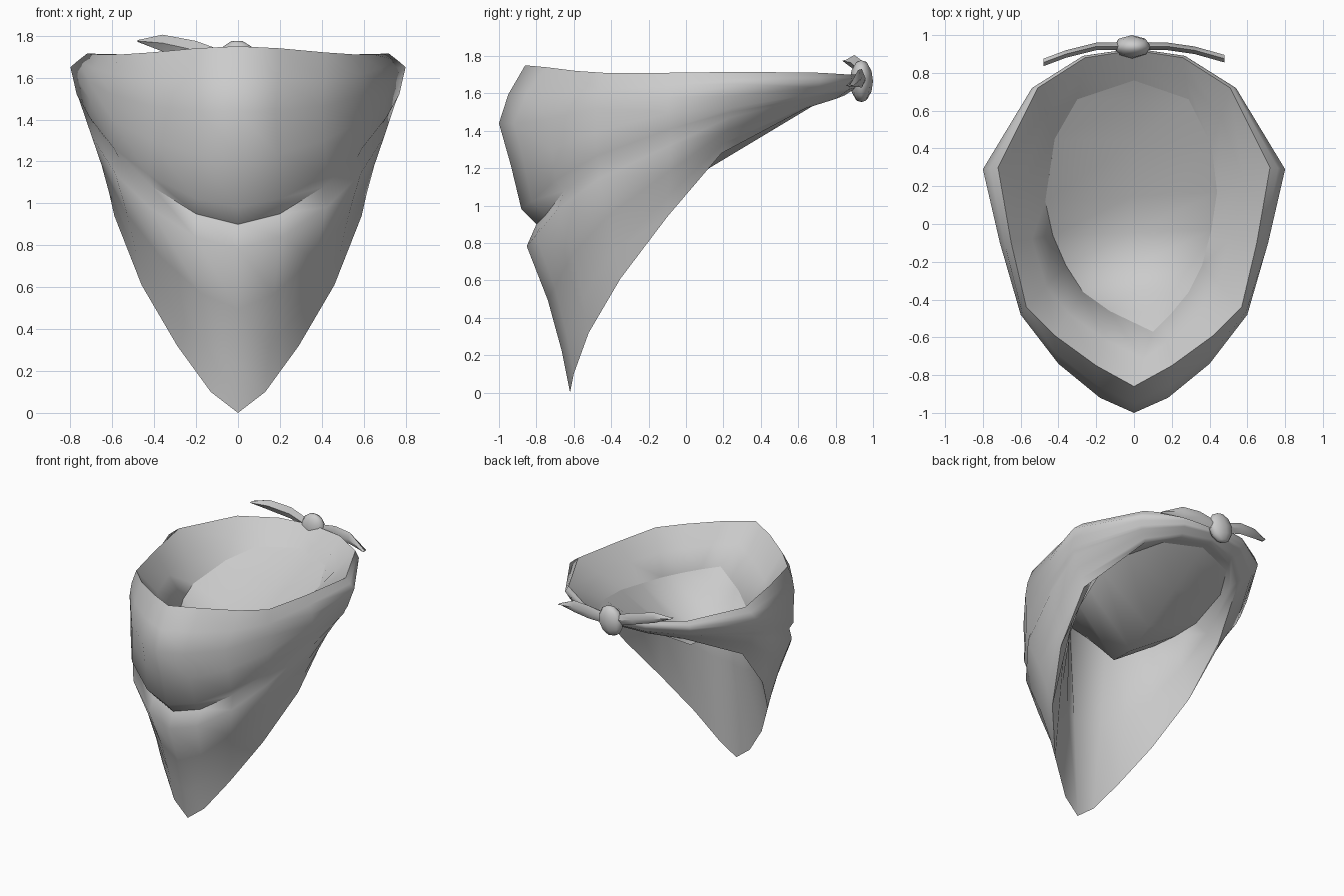
import bpy, bmesh, math
from mathutils import Vector as V

if "Cube" in bpy.data.objects:
    bpy.data.objects.remove(bpy.data.objects["Cube"])


def make(name, verts, faces, angle=50, fix=True):
    me = bpy.data.meshes.new(name)
    me.from_pydata([tuple(v) for v in verts], [], faces)
    if fix:
        bm = bmesh.new()
        bm.from_mesh(me)
        bmesh.ops.recalc_face_normals(bm, faces=bm.faces)
        bm.to_mesh(me)
        bm.free()
    ob = bpy.data.objects.new(name, me)
    bpy.context.collection.objects.link(ob)
    bpy.ops.object.select_all(action='DESELECT')
    ob.select_set(True)
    bpy.context.view_layer.objects.active = ob
    bpy.ops.object.shade_smooth_by_angle(angle=math.radians(angle))
    return ob


# Draped cloth: half columns from front to back: rim, bulge, fold valley, hem
columns = [
    ((0, -.86, 1.75), (0, -1.0, 1.44), (0, -.80, .90), (0, -.62, 0)),
    ((.20, -.75, 1.74), (.18, -.92, 1.44), (.20, -.75, .95), (.13, -.60, .10)),
    ((.42, -.59, 1.72), (.40, -.74, 1.46), (.41, -.65, 1.08), (.29, -.52, .32)),
    ((.57, -.44, 1.71), (.60, -.48, 1.52), (.57, -.46, 1.22), (.46, -.35, .61)),
    ((.65, -.10, 1.71), (.71, -.10, 1.58), (.69, -.08, 1.38), (.59, -.10, .94)),
    ((.72, .30, 1.715), (.80, .29, 1.65), (.76, .24, 1.50), (.62, .19, 1.28)),
    ((.51, .72, 1.71), (.54, .72, 1.66), (.51, .69, 1.59), (.43, .64, 1.52)),
    ((.26, .88, 1.70), (.27, .89, 1.67), (.26, .87, 1.62), (.23, .80, 1.57)),
    ((0, .92, 1.70), (0, .93, 1.67), (0, .91, 1.63), (0, .85, 1.59)),
]
fold = [1, 1, .8, .5, .3, .1, 0, 0, 0]     # strength of the drooping fold

# Inner edge where the cloth meets the sagging sheet, front then round +x
edge = [(.10, -.57, 1.48), (.20, -.47, 1.47), (.29, -.36, 1.46), (.36, -.22, 1.46),
        (.41, -.03, 1.47), (.44, .17, 1.49), (.41, .42, 1.52), (.29, .66, 1.56),
        (0, .76, 1.58), (-.30, .66, 1.55), (-.42, .45, 1.49), (-.47, .12, 1.42),
        (-.43, -.06, 1.38), (-.36, -.22, 1.34), (-.27, -.36, 1.34), (-.13, -.46, 1.40)]
edge = [V(p) for p in edge]


def column(i, sx, inner):
    rim, bulge, valley, hem = (V((p[0] * sx, p[1], p[2])) for p in columns[i])
    out = V((bulge.x, bulge.y, 0)).normalized() * fold[i]
    return [rim, rim.lerp(bulge, .5) + out * .02, bulge,
            bulge.lerp(valley, .42) + out * .02,
            bulge.lerp(valley, .85) + out * .05, valley,
            valley.lerp(hem, .13) + out * .075,
            valley.lerp(hem, .45) + out * .02,
            valley.lerp(hem, .75), hem,
            # lining: hem up to the inner edge, then up to the rim
            hem.lerp(inner, .5), inner, inner.lerp(rim, .5)]


ids = [(i, 1) for i in range(9)] + [(i, -1) for i in range(7, 0, -1)]
ring = [column(i, s, edge[k]) for k, (i, s) in enumerate(ids)]
rows = len(ring[0])
faces = []
for c in range(16):
    d = (c + 1) % 16
    for r in range(rows):
        q = (r + 1) % rows
        faces.append((c * rows + r, d * rows + r, d * rows + q, c * rows + q))
make("draped_cloth", [p for col in ring for p in col], faces, 60)


# Inner sheet: sags to a low point near the front, then rises to the back
def spine(y):
    if y < -.16:
        return 1.48 - (y + .57) / .41 * .45
    return 1.03 + .6 * (y + .16)


mids = []
for k in range(1, 8):
    m = (edge[k] + edge[16 - k]) / 2
    mids.append(V((m.x, m.y, spine(m.y))))
mid = [0] + [16 + k for k in range(7)] + [8]      # spine vertex indices
faces = []
for k in range(8):
    a, b = k, k + 1
    l0, l1 = (16 - a) % 16, 16 - b
    for quad in ((mid[a], a, b, mid[b]), (mid[b], l1, l0, mid[a])):
        faces.append(tuple(dict.fromkeys(quad)))   # drops doubled ends
make("inner_sheet", edge + mids, faces, 80, fix=False)


# Knot tails: flattened, bent leaf shapes
def tail(name, path, thick=.02):
    verts, faces = [], []
    for x, y, z, h in path:
        verts += [(x, y - thick, z), (x, y, z + h), (x, y + thick, z), (x, y, z - h)]
    for k in range(len(path) - 1):
        for j in range(4):
            a, b = k * 4 + j, k * 4 + (j + 1) % 4
            faces.append((a, b, b + 4, a + 4))
    make(name, verts, faces)


tail("left_tail", [(-.05, .94, 1.68, .04), (-.20, .94, 1.73, .045),
                   (-.36, .90, 1.765, .04), (-.48, .855, 1.775, .004)])
tail("right_tail", [(.05, .94, 1.67, .04), (.18, .94, 1.68, .05),
                    (.32, .92, 1.68, .045), (.48, .875, 1.64, .004)])

# Knot
bpy.ops.mesh.primitive_uv_sphere_add(segments=8, ring_count=6, radius=1,
                                     location=(-.01, .938, 1.665))
knot = bpy.context.object
knot.name = "knot"
knot.scale = (.10, .062, .115)
knot.rotation_euler = (0, math.radians(15), 0)
bpy.ops.object.shade_smooth_by_angle(angle=math.radians(50))
